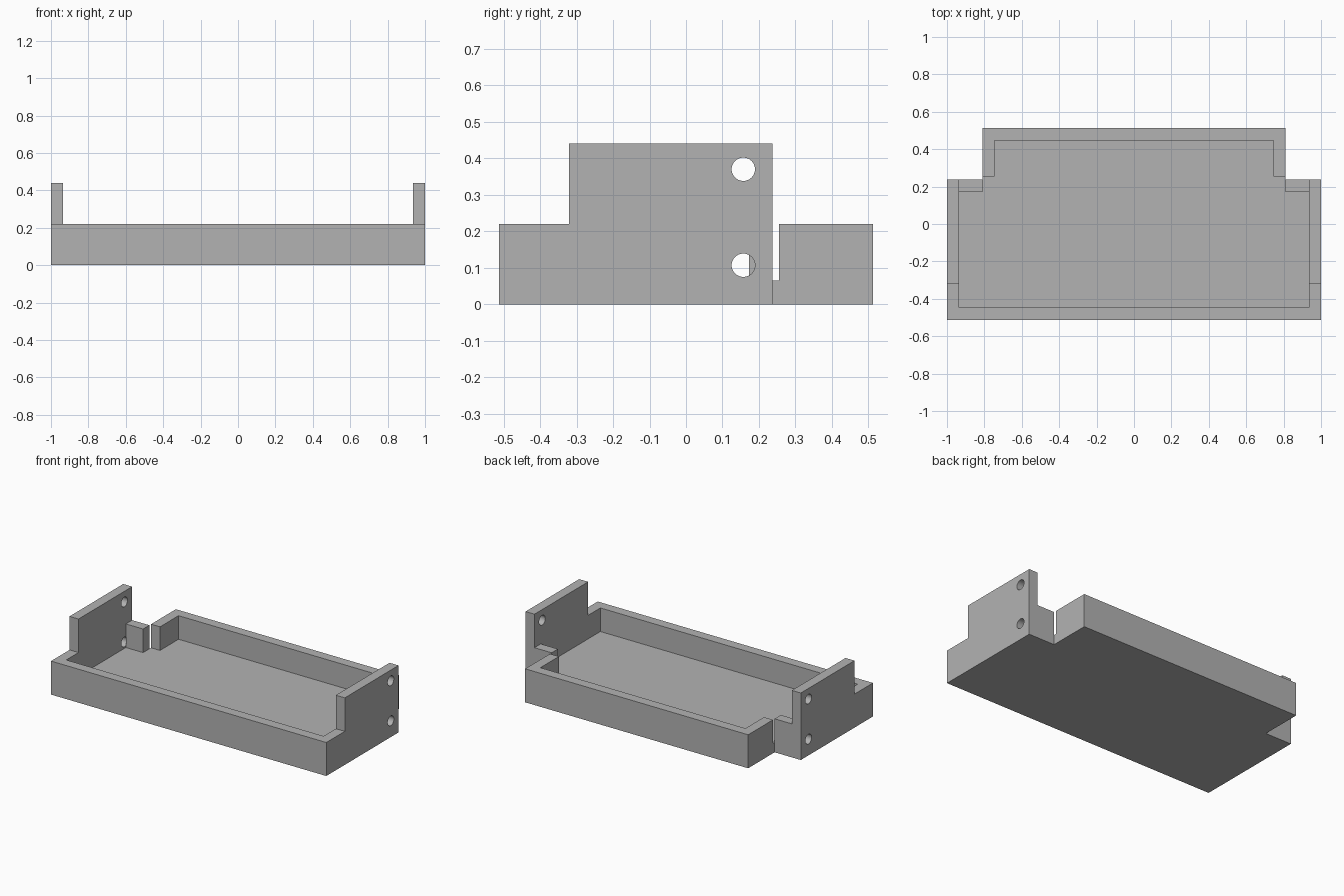
import bpy, bmesh
from mathutils import Matrix

cube = bpy.data.objects.get("Cube")
if cube:
    bpy.data.objects.remove(cube, do_unlink=True)

GREY = (0.45, 0.45, 0.45, 1)
mat = bpy.data.materials.new("plain grey")
mat.use_nodes = True
mat.diffuse_color = GREY
mat.node_tree.nodes["Principled BSDF"].inputs["Base Color"].default_value = GREY

WALL, FLOOR, RIM, TOP = 0.065, 0.065, 0.22, 0.44
FRONT, SHOULDER, BACK = -0.512, 0.237, 0.512
WIDE, NARROW = 1.0, 0.81
GAP_END = 0.255
EAR_FRONT = -0.32


def finish(name, bm):
    bmesh.ops.recalc_face_normals(bm, faces=bm.faces)
    mesh = bpy.data.meshes.new(name)
    bm.to_mesh(mesh)
    bm.free()
    mesh.materials.append(mat)
    obj = bpy.data.objects.new(name, mesh)
    bpy.context.collection.objects.link(obj)
    return obj


def prism(name, half_outline, z0, z1):
    """Extrude an outline given by its +x half, mirrored in x."""
    bm = bmesh.new()
    points = half_outline + [(-x, y) for x, y in reversed(half_outline)]
    face = bm.faces.new([bm.verts.new((x, y, z0)) for x, y in points])
    moved = bmesh.ops.extrude_face_region(bm, geom=[face])["geom"]
    bmesh.ops.translate(bm, vec=(0, 0, z1 - z0),
                        verts=[v for v in moved if isinstance(v, bmesh.types.BMVert)])
    return finish(name, bm)


def cut(target, cutter):
    mod = target.modifiers.new(cutter.name, "BOOLEAN")
    mod.operation, mod.solver, mod.object = "DIFFERENCE", "EXACT", cutter
    cutter.hide_render = True
    bpy.context.view_layer.objects.active = target
    bpy.ops.object.modifier_apply(modifier=mod.name)
    bpy.data.objects.remove(cutter, do_unlink=True)


# Full-height T-shaped block
tray = prism("tray", [(WIDE, FRONT), (WIDE, SHOULDER), (NARROW, SHOULDER), (NARROW, BACK)], 0, TOP)

# Lower the rim everywhere except at the two side ears
inner = WIDE - WALL
cut(tray, prism("rim_cutter", [(1.2, -1), (1.2, EAR_FRONT), (inner, EAR_FRONT), (inner, 1)], RIM, 1))

# Hollow the inside, leaving a slot at each rear corner
cut(tray, prism("cavity_cutter", [
    (inner, FRONT + WALL), (inner, SHOULDER - WALL), (NARROW, SHOULDER - WALL),
    (NARROW, SHOULDER), (NARROW + 0.02, SHOULDER), (NARROW + 0.02, GAP_END),
    (NARROW - WALL, GAP_END), (NARROW - WALL, BACK - WALL)], FLOOR, 1))

# Two screw holes through each ear, stopping at the inner face
bm = bmesh.new()
for side in (-1, 1):
    for z in (0.107, 0.37):
        place = Matrix.Translation((side * (inner + 0.1), 0.157, z)) @ Matrix.Rotation(1.5707963, 4, "Y")
        bmesh.ops.create_cone(bm, cap_ends=True, segments=48, radius1=0.032,
                              radius2=0.032, depth=0.2, matrix=place)
cut(tray, finish("hole_cutter", bm))

# Flat faces, smooth hole walls
bpy.ops.object.select_all(action="DESELECT")
tray.select_set(True)
bpy.context.view_layer.objects.active = tray
bpy.ops.object.shade_smooth_by_angle(angle=0.5)
